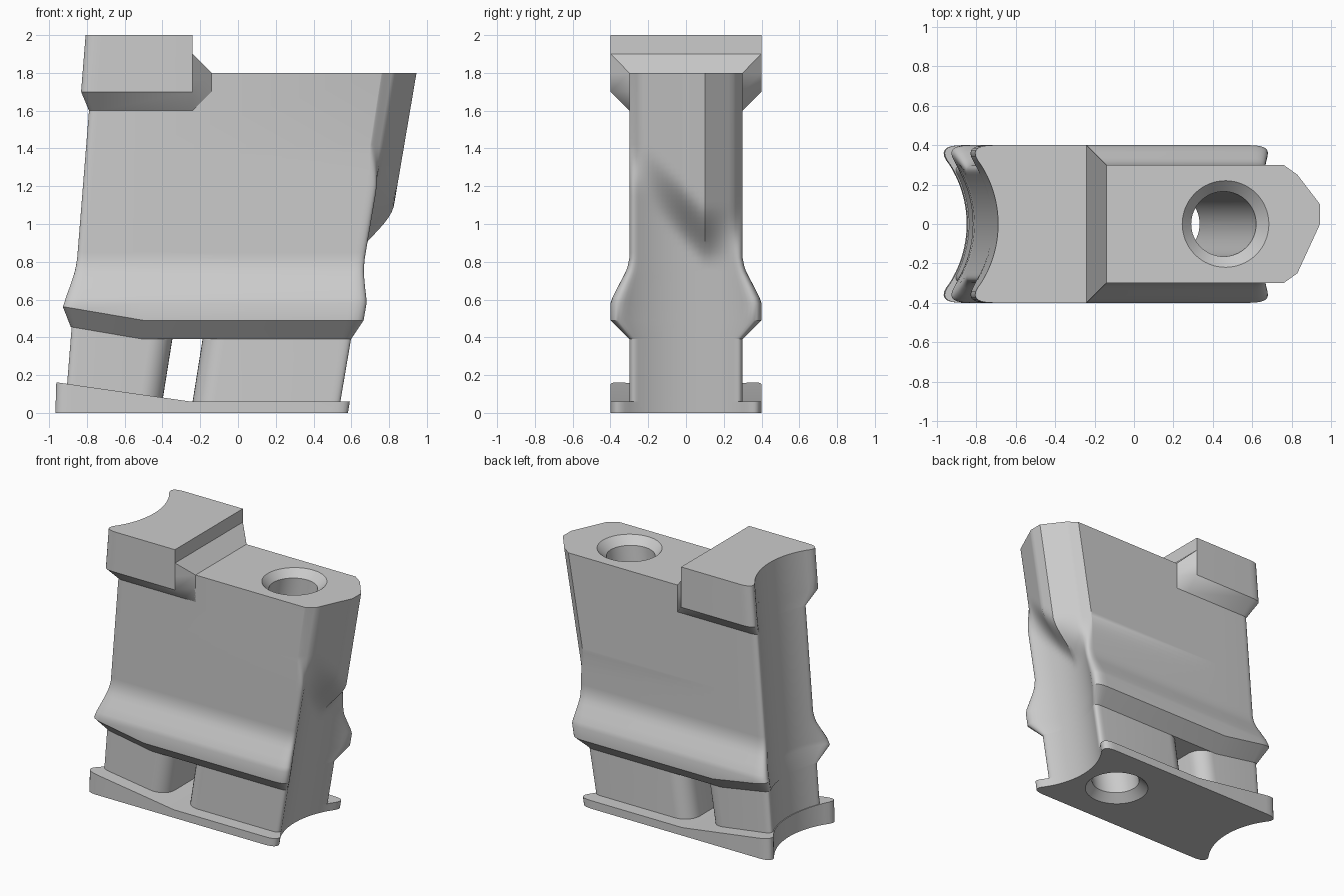
import bpy, bmesh, math

cube = bpy.data.objects.get("Cube")
if cube:
    bpy.data.objects.remove(cube, do_unlink=True)

mat = bpy.data.materials.new("plain grey")
mat.use_nodes = True
GREY = (0.6, 0.6, 0.6, 1)
mat.diffuse_color = GREY
mat.node_tree.nodes["Principled BSDF"].inputs["Base Color"].default_value = GREY

RADIUS = 0.56      # hollow of both end faces


def hollow_end(mid, sign, hw):
    """Hollow end outline from -hw to hw, with rounded tips; sign is +1 for the right end."""
    d = 0.05 + 0.5 * (hw - 0.3)
    depth = lambda y: mid + sign * (RADIUS - math.sqrt(RADIUS ** 2 - y * y))
    ya = hw - d
    half = [(depth(ya * i / 10), ya * i / 10) for i in range(11)]
    a, c = half[-1], (depth(hw), hw)
    b = (c[0] - sign * 1.4 * d, hw)
    for i in range(1, 9):
        t = i / 8
        half.append(tuple((1 - t) ** 2 * p + 2 * t * (1 - t) * q + t * t * r
                          for p, q, r in zip(a, c, b)))
    return [(x, -y) for x, y in reversed(half[1:])] + half


def round_end(x, sign, hw, r):
    """Flat end outline from -hw to hw with rounded corners."""
    half = []
    for i in range(9):
        t = math.pi / 2 * i / 8
        half.append((x - sign * r * (1 - math.cos(t)), hw - r + r * math.sin(t)))
    return [(px, -py) for px, py in reversed(half)] + half


def left_mid(z):
    return -0.69 + 0.08 * (z - 2)


def right_mid(z):
    return 0.465 + 0.17 * z


def smooth(t):
    t = min(1, max(0, t))
    return t * t * (3 - 2 * t)


NOSE = [(-0.3, 0.76), (-0.25, 0.83), (0, 0.945), (0.1, 0.945), (0.25, 0.83), (0.3, 0.76)]


def nose_x(y, z):
    """Pointed nose outline, leaning with height."""
    y = min(0.3, max(-0.3, y))
    for (y0, x0), (y1, x1) in zip(NOSE, NOSE[1:]):
        if y <= y1:
            return x0 + (x1 - x0) * (y - y0) / (y1 - y0) - 0.17 * (1.8 - z)
    return NOSE[-1][1] - 0.17 * (1.8 - z)


def body_right(z, hw):
    """Hollow end that swells into the nose along a slanting line."""
    pts = []
    for x, y in hollow_end(right_mid(z), 1, hw):
        t = smooth((z - max(0.78, 0.88 - y)) / 0.32)
        pts.append((x + (nose_x(y, z) - x) * t, y))
    return pts


def loft(name, sections, fold=None, lift=None):
    """Skin closed outlines [(z, points)]; optionally crease at x = fold and lift vertices."""
    bm = bmesh.new()
    rings = [[bm.verts.new((x, y, z)) for x, y in pts] for z, pts in sections]
    n = len(rings[0])
    for low, high in zip(rings, rings[1:]):
        for i in range(n):
            j = (i + 1) % n
            bm.faces.new((low[i], low[j], high[j], high[i]))
    bm.faces.new(rings[0][::-1])
    bm.faces.new(rings[-1])
    if fold is not None:
        bmesh.ops.bisect_plane(bm, geom=bm.verts[:] + bm.edges[:] + bm.faces[:],
                               plane_co=(fold, 0, 0), plane_no=(1, 0, 0))
        for v in bm.verts:
            v.co.z += lift(v.co.x, v.co.z)
    bmesh.ops.recalc_face_normals(bm, faces=bm.faces[:])
    me = bpy.data.meshes.new(name)
    bm.to_mesh(me)
    bm.free()
    me.materials.append(mat)
    ob = bpy.data.objects.new(name, me)
    bpy.context.collection.objects.link(ob)
    return ob


def outline(left, right):
    return right + left[::-1]


# Main body: side rib low down, nose at the upper right
levels = [(0.39, 0.3), (0.49, 0.4), (0.58, 0.4), (0.61, 0.39), (0.66, 0.365), (0.72, 0.333),
          (0.75, 0.318), (0.78, 0.308), (0.82, 0.3)]
levels += [(0.85 + 0.03 * i, 0.3) for i in range(20)] + [(1.8, 0.3)]
body = loft("body", [(z, outline(hollow_end(left_mid(z), -1, w), body_right(z, w)))
                     for z, w in levels],
            -0.5, lambda x, z: 0.17 * max(0, -0.5 - x) if z < 0.55 else 0)

# Two leaning legs with a gap between them
left_leg = loft("outer_leg", [(z, outline(hollow_end(left_mid(z), -1, 0.3),
                                          round_end(-0.41 + 0.16 * z, 1, 0.3, 0.12)))
                              for z in (0.03, 0.47)])
right_leg = loft("bored_leg", [(z, outline(round_end(-0.25 + 0.16 * z, -1, 0.3, 0.12),
                                           hollow_end(right_mid(z), 1, 0.3)))
                               for z in (0.03, 0.45)])

# Base plate, thickening toward one end
plate = loft("base_plate", [(z, outline(hollow_end(left_mid(z), -1, 0.4),
                                        hollow_end(right_mid(z), 1, 0.4)))
                            for z in (0, 0.06)],
             -0.25, lambda x, z: 0.143 * max(0, -0.25 - x) if z > 0.03 else 0)

# Top block with sloped underside and step
cap_sections = []
for z, w, xr, wr in [(1.6, 0.3, -0.14, 0.3), (1.7, 0.4, -0.14, 0.3), (1.8, 0.4, -0.14, 0.3),
                     (1.9, 0.4, -0.24, 0.399), (2, 0.4, -0.24, 0.399)]:
    step = [(-0.24, -w), (xr, -wr), (xr, wr), (-0.24, w)]
    cap_sections.append((z, outline(hollow_end(left_mid(z), -1, w), step)))
cap = loft("top_block", cap_sections)

# Leaning bore with flared mouths
bore_sections = []
for z, r in [(-0.02, 0.24), (0.055, 0.165), (1.745, 0.165), (1.82, 0.24)]:
    cx = 0.465 - 0.17 * (1.8 - z)
    bore_sections.append((z, [(cx + r * math.cos(math.tau * i / 64), r * math.sin(math.tau * i / 64))
                              for i in range(64)]))
cutter = loft("bore_cutter", bore_sections)
cutter.hide_render = True

for ob in (body, right_leg, plate, left_leg, cap):
    bpy.ops.object.select_all(action='DESELECT')
    ob.select_set(True)
    bpy.context.view_layer.objects.active = ob
    if ob in (body, right_leg, plate):
        mod = ob.modifiers.new("bore", 'BOOLEAN')
        mod.operation = 'DIFFERENCE'
        mod.solver = 'EXACT'
        mod.object = cutter
        bpy.ops.object.modifier_apply(modifier=mod.name)
    bpy.ops.object.shade_smooth_by_angle(angle=math.radians(30))
bpy.data.objects.remove(cutter, do_unlink=True)
